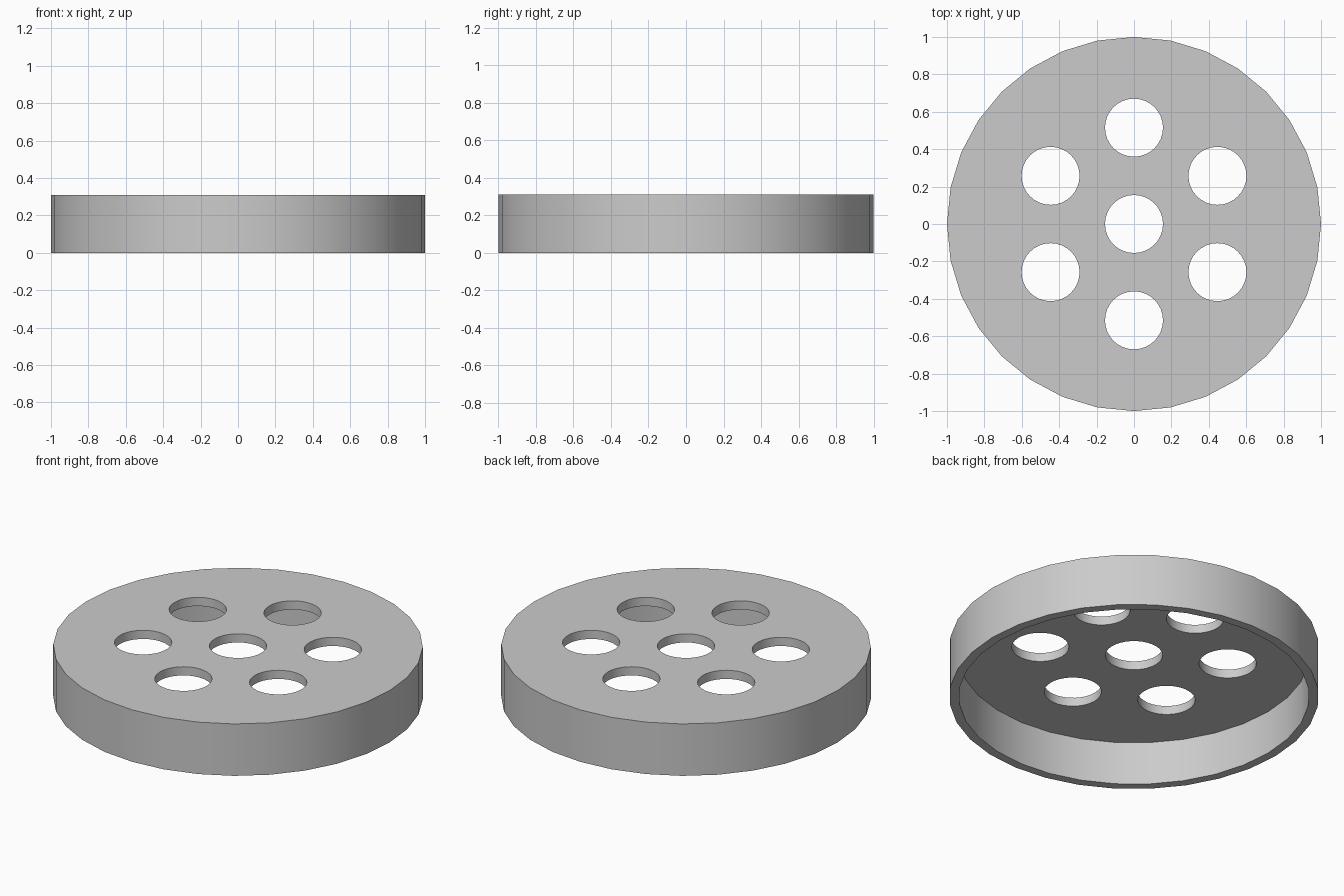
import bpy
from math import sin, cos, radians

if "Cube" in bpy.data.objects:
    bpy.data.objects.remove(bpy.data.objects["Cube"], do_unlink=True)

RADIUS, HEIGHT, WALL = 1.0, 0.31, 0.052
HOLE_RADIUS, RING_RADIUS = 0.155, 0.515
SIDES = 32

grey = bpy.data.materials.new("light grey")
grey.use_nodes = True
colour = (0.6, 0.6, 0.6, 1)
grey.diffuse_color = colour
grey.node_tree.nodes["Principled BSDF"].inputs["Base Color"].default_value = colour


def cylinder(name, radius, bottom, top, x=0, y=0):
    bpy.ops.mesh.primitive_cylinder_add(
        vertices=SIDES, radius=radius, depth=top - bottom,
        location=(x, y, (bottom + top) / 2))
    obj = bpy.context.object
    obj.name = name
    obj.data.materials.append(grey)
    return obj


def cut(target, cutter):
    bpy.context.view_layer.objects.active = target
    mod = target.modifiers.new("cut", "BOOLEAN")
    mod.operation = "DIFFERENCE"
    mod.solver = "EXACT"
    mod.object = cutter
    bpy.ops.object.modifier_apply(modifier=mod.name)
    bpy.data.objects.remove(cutter, do_unlink=True)


# Round lid, open underneath
lid = cylinder("perforated_lid", RADIUS, 0, HEIGHT)
cut(lid, cylinder("hollow_cutter", RADIUS - WALL, -0.1, HEIGHT - WALL))

# Central hole and a ring of six
centres = [(0, 0)]
for i in range(6):
    angle = radians(30 + 60 * i)
    centres.append((RING_RADIUS * cos(angle), RING_RADIUS * sin(angle)))
for x, y in centres:
    cut(lid, cylinder("hole_cutter", HOLE_RADIUS, 0.15, HEIGHT + 0.1, x, y))

# Smooth round walls with crisp rims
bpy.ops.object.select_all(action="DESELECT")
lid.select_set(True)
bpy.context.view_layer.objects.active = lid
bpy.ops.object.shade_smooth_by_angle(angle=radians(30))
